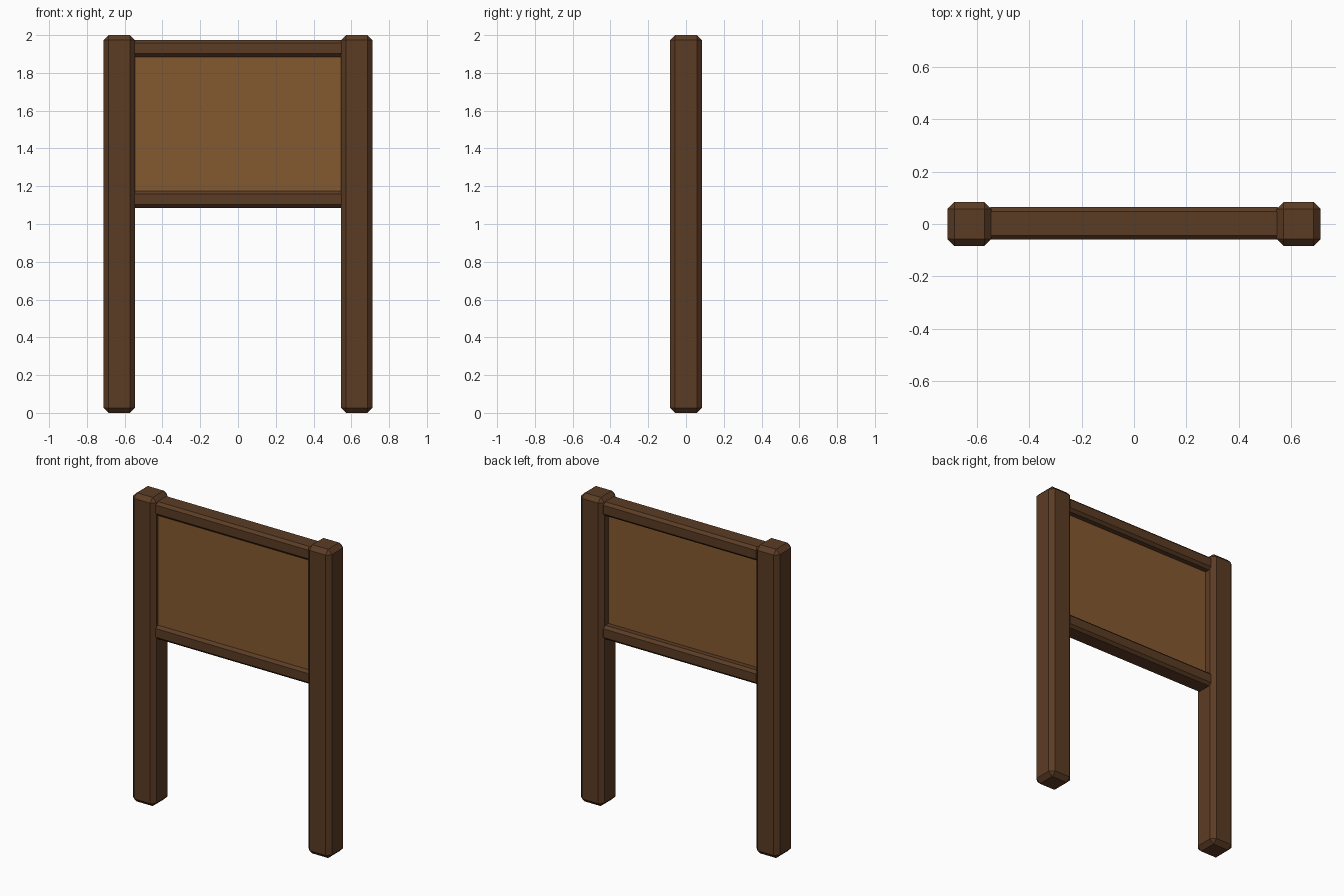
import bpy

cube = bpy.data.objects.get("Cube")
if cube:
    bpy.data.objects.remove(cube, do_unlink=True)


def make_material(name, color):
    mat = bpy.data.materials.new(name)
    mat.use_nodes = True
    mat.diffuse_color = color
    mat.node_tree.nodes["Principled BSDF"].inputs["Base Color"].default_value = color
    return mat


dark_wood = make_material("dark wood", (0.105, 0.045, 0.018, 1))
light_wood = make_material("light wood", (0.23, 0.1, 0.03, 1))


def beam(name, center, size, mat, chamfer=0):
    """Box with optional single-cut chamfered edges."""
    bpy.ops.mesh.primitive_cube_add(size=1, location=center)
    obj = bpy.context.object
    obj.name = name
    obj.scale = size
    bpy.ops.object.transform_apply(location=False, rotation=False, scale=True)
    obj.data.materials.append(mat)
    if chamfer:
        bevel = obj.modifiers.new("chamfer", 'BEVEL')
        bevel.width = chamfer
        bevel.segments = 1
    return obj


# Posts
for side, sign in (("left", 1), ("right", -1)):
    beam(side + "_post", (sign * 0.629, 0, 1), (0.168, 0.168, 2), dark_wood, 0.027)

# Rails above and below the board
for name, z in (("top_rail", 1.93), ("bottom_rail", 1.13)):
    beam(name, (0, 0.002, z), (1.13, 0.124, 0.09), dark_wood, 0.017)

# Notice board
beam("board", (0, -0.014, 1.53), (1.12, 0.058, 0.76), light_wood)
